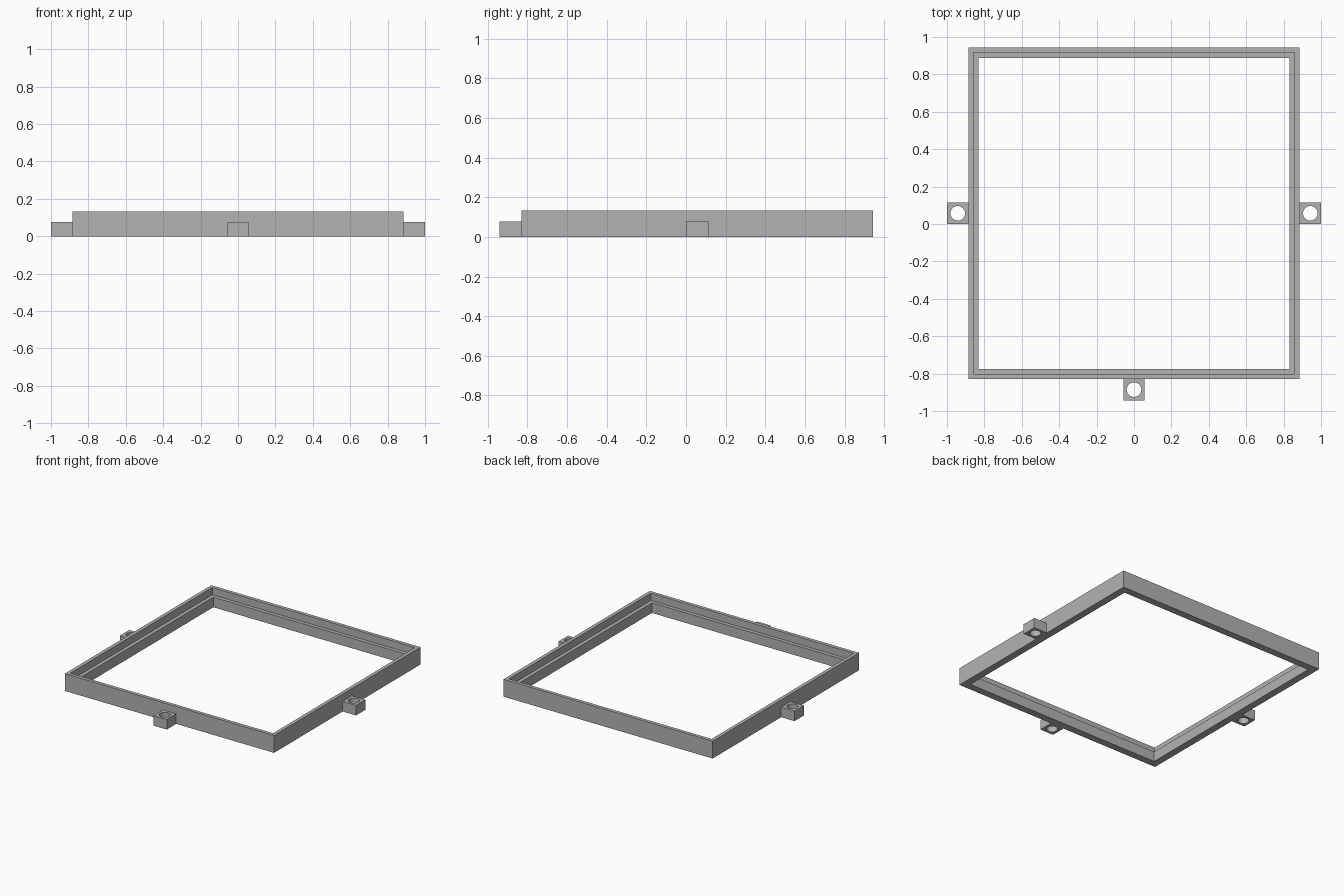
import bpy, bmesh
from math import cos, sin, pi

cube = bpy.data.objects.get("Cube")
if cube:
    bpy.data.objects.remove(cube)

# Main dimensions
CENTRE_Y = 0.057      # middle of the square frame
OUTER = 0.886         # half widths of the frame
RIM = 0.859
INNER = 0.831
HEIGHT = 0.133
LEDGE = 0.077         # ledge height, shared with the tabs
TAB = 0.0567          # half width of a tab
HOLE = 0.039          # radius of the screw hole

grey = bpy.data.materials.new("plain grey")
grey.use_nodes = True
colour = (0.45, 0.45, 0.45, 1)
grey.diffuse_color = colour
grey.node_tree.nodes["Principled BSDF"].inputs["Base Color"].default_value = colour


def square(half, z, sides):
    """Points around a square, evenly spaced by angle, corners included."""
    points = []
    for i in range(sides):
        a = 2 * pi * i / sides + pi / 4
        reach = half / max(abs(cos(a)), abs(sin(a)))
        points.append((reach * cos(a), reach * sin(a), z))
    return points


def circle(radius, z, sides):
    angles = [2 * pi * i / sides + pi / 4 for i in range(sides)]
    return [(radius * cos(a), radius * sin(a), z) for a in angles]


def closed_ring(name, loops, location):
    """Join each loop to the next and the last to the first."""
    bm = bmesh.new()
    rings = [[bm.verts.new(p) for p in loop] for loop in loops]
    for k, ring in enumerate(rings):
        following = rings[(k + 1) % len(rings)]
        for i in range(len(ring)):
            j = (i + 1) % len(ring)
            bm.faces.new((ring[i], ring[j], following[j], following[i]))
    bmesh.ops.recalc_face_normals(bm, faces=bm.faces)
    mesh = bpy.data.meshes.new(name)
    bm.to_mesh(mesh)
    bm.free()
    mesh.materials.append(grey)
    obj = bpy.data.objects.new(name, mesh)
    obj.location = location
    bpy.context.collection.objects.link(obj)
    return obj


# Square frame with a stepped ledge inside
profile = [(OUTER, 0), (OUTER, HEIGHT), (RIM, HEIGHT),
           (RIM, LEDGE), (INNER, LEDGE), (INNER, 0)]
closed_ring("frame", [square(h, z, 4) for h, z in profile], (0, CENTRE_Y, 0))

# Mounting tabs with through holes on the left, right and front
reach = OUTER + TAB
for name, x, y in (("left_tab", reach, 0), ("right_tab", -reach, 0),
                   ("front_tab", 0, -reach)):
    loops = [square(TAB, 0, 32), square(TAB, LEDGE, 32),
             circle(HOLE, LEDGE, 32), circle(HOLE, 0, 32)]
    tab = closed_ring(name, loops, (x, CENTRE_Y + y, 0))
    bpy.ops.object.select_all(action="DESELECT")
    tab.select_set(True)
    bpy.context.view_layer.objects.active = tab
    bpy.ops.object.shade_smooth_by_angle()
